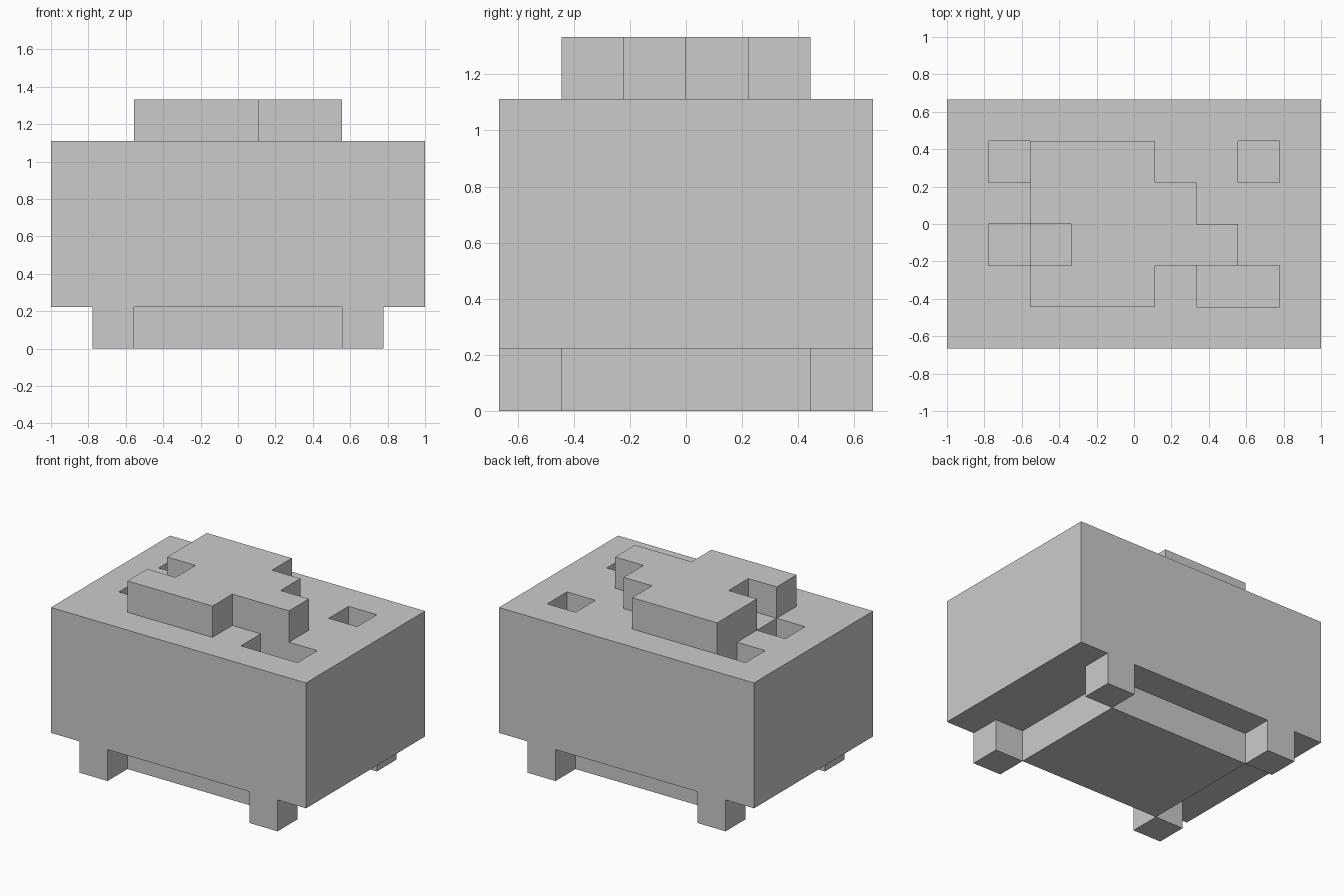
import bpy
import bmesh

if "Cube" in bpy.data.objects:
    bpy.data.objects.remove(bpy.data.objects["Cube"], do_unlink=True)

U = 2 / 9  # one block

grey = bpy.data.materials.new("light grey")
grey.use_nodes = True
colour = (0.6, 0.6, 0.6, 1)
grey.diffuse_color = colour
grey.node_tree.nodes["Principled BSDF"].inputs["Base Color"].default_value = colour


def finish(name, bm):
    mesh = bpy.data.meshes.new(name)
    bmesh.ops.recalc_face_normals(bm, faces=bm.faces)
    bm.to_mesh(mesh)
    bm.free()
    mesh.materials.append(grey)
    obj = bpy.data.objects.new(name, mesh)
    bpy.context.collection.objects.link(obj)
    return obj


def prism(name, outline, z0, z1):
    """Extrude an outline, given in blocks, from z0 to z1."""
    bm = bmesh.new()
    face = bm.faces.new([bm.verts.new((x * U, y * U, z0 * U)) for x, y in outline])
    top = bmesh.ops.extrude_face_region(bm, geom=[face])["geom"]
    verts = [v for v in top if isinstance(v, bmesh.types.BMVert)]
    bmesh.ops.translate(bm, verts=verts, vec=(0, 0, (z1 - z0) * U))
    return finish(name, bm)


def box(name, x0, x1, y0, y1, z0, z1):
    return prism(name, [(x0, y0), (x1, y0), (x1, y1), (x0, y1)], z0, z1)


# Main body with square pits sunk into its top
body = box("body", -4.5, 4.5, -3, 3, 1, 5)
pits = {
    "back_right_pit": (-3.5, -2.5, 1, 2),
    "middle_right_pit": (-3.5, -2.5, -1, 0),
    "back_left_pit": (2.5, 3.5, 1, 2),
    "front_left_pit": (1.5, 3.5, -2, -1),
}
for name, (x0, x1, y0, y1) in pits.items():
    cutter = box(name + "_cutter", x0, x1, y0, y1, 4, 5.5)
    cutter.hide_render = True
    cutter.hide_set(True)
    cutter.display_type = 'WIRE'
    cut = body.modifiers.new(name, 'BOOLEAN')
    cut.operation = 'DIFFERENCE'
    cut.solver = 'EXACT'
    cut.object = cutter

# Bake the cuts and drop the cutters
bpy.context.view_layer.update()
baked = bpy.data.meshes.new_from_object(
    body.evaluated_get(bpy.context.evaluated_depsgraph_get()))
body.modifiers.clear()
body.data = baked
for name in pits:
    bpy.data.objects.remove(bpy.data.objects[name + "_cutter"], do_unlink=True)

# Stepped raised block with a notch in its right side
prism("raised_block", [
    (-2.5, -2), (0.5, -2), (0.5, -1), (2.5, -1), (2.5, 0), (1.5, 0),
    (1.5, 1), (0.5, 1), (0.5, 2), (-2.5, 2), (-2.5, 0), (-1.5, 0),
    (-1.5, -1), (-2.5, -1)], 5, 6)

# Underside slab and four corner feet
box("base_slab", -2.5, 2.5, -2, 2, 0, 1)
for side, sx in (("left", 1), ("right", -1)):
    for end, sy in (("front", -1), ("back", 1)):
        xs = sorted((2.5 * sx, 3.5 * sx))
        ys = sorted((2 * sy, 3 * sy))
        box(f"{end}_{side}_foot", *xs, *ys, 0, 1)
